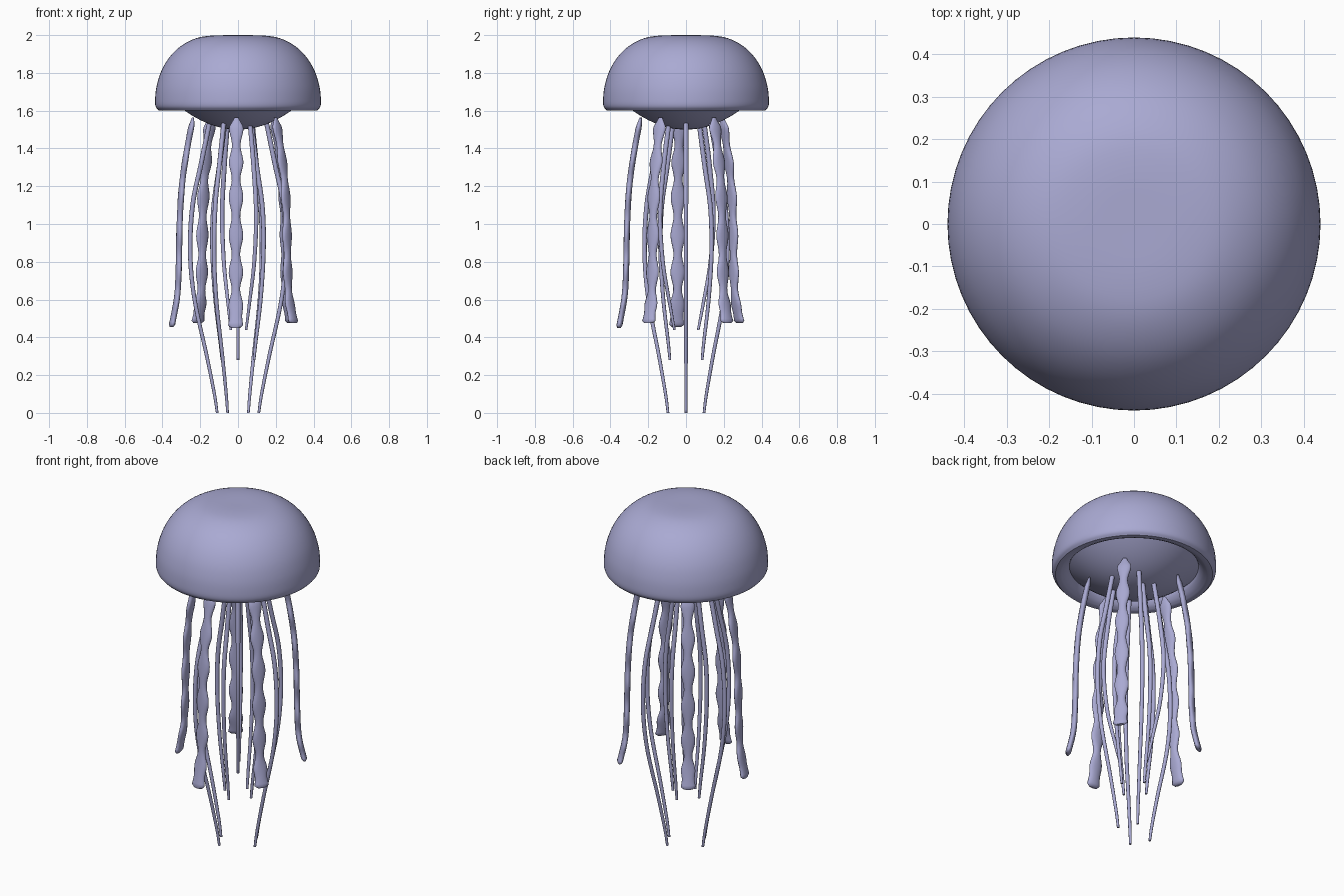
import bpy, bmesh, math
from mathutils import Vector

old = bpy.data.objects.get("Cube")
if old:
    bpy.data.objects.remove(old, do_unlink=True)

COLOUR = (0.40, 0.40, 0.65, 1)
mat = bpy.data.materials.new("pale_lavender")
mat.use_nodes = True
mat.diffuse_color = COLOUR
mat.node_tree.nodes["Principled BSDF"].inputs["Base Color"].default_value = COLOUR


def spline(points, steps):
    """Smooth curve through 2D points."""
    pts = [Vector(p) for p in points]
    pts = [2 * pts[0] - pts[1]] + pts + [2 * pts[-1] - pts[-2]]
    out = []
    for a, b, c, d in zip(pts, pts[1:], pts[2:], pts[3:]):
        for i in range(steps):
            t = i / steps
            out.append(0.5 * (2 * b + (c - a) * t + (2 * a - 5 * b + 4 * c - d) * t**2
                              + (3 * b - a - 3 * c + d) * t**3))
    return out + [pts[-2]]


def skin(name, rings, sharp=60):
    """Join equal rings of points into one closed smooth surface."""
    bm = bmesh.new()
    loops = [[bm.verts.new(p) for p in ring] for ring in rings]
    n = len(loops[0])
    for a, b in zip(loops, loops[1:]):
        for i in range(n):
            bm.faces.new((a[i], a[(i + 1) % n], b[(i + 1) % n], b[i]))
    bm.faces.new(loops[0])
    bm.faces.new(loops[-1])
    bmesh.ops.recalc_face_normals(bm, faces=bm.faces)
    mesh = bpy.data.meshes.new(name)
    bm.to_mesh(mesh)
    bm.free()
    mesh.materials.append(mat)
    obj = bpy.data.objects.new(name, mesh)
    bpy.context.collection.objects.link(obj)
    bpy.ops.object.select_all(action="DESELECT")
    obj.select_set(True)
    bpy.context.view_layer.objects.active = obj
    bpy.ops.object.shade_smooth_by_angle(angle=math.radians(sharp))


def circle(n):
    return [(math.cos(math.tau * i / n), math.sin(math.tau * i / n)) for i in range(n)]


def strand(name, degrees, path, size, sides=10):
    """Hang a strand along a radius/height path; size(t) gives thickness and width."""
    a = math.radians(degrees)
    out, side = Vector((math.cos(a), math.sin(a), 0)), Vector((-math.sin(a), math.cos(a), 0))
    centres = spline(path, 12)
    rings = []
    for i, p in enumerate(centres):
        thick, wide = size(i / (len(centres) - 1))
        mid = out * p[0] + Vector((0, 0, p[1]))
        rings.append([mid + out * (thick * u) + side * (wide * v) for u, v in circle(sides)])
    skin(name, rings)


# Bell: domed outside, rounded rim, then the bulging underside
dome = spline([(0.004, 1.999), (0.13, 1.998), (0.22, 1.984), (0.30, 1.944), (0.362, 1.884),
               (0.406, 1.81), (0.431, 1.73), (0.439, 1.66), (0.436, 1.622), (0.42, 1.602)], 4)
lip = spline([(0.395, 1.601), (0.37, 1.614), (0.352, 1.634), (0.345, 1.65)], 3)
belly = [(0.345 * s, 1.5 + 0.15 * s * s) for s in (1 - i / 14 for i in range(1, 14))]
profile = [tuple(p) for p in dome + lip] + belly + [(0.004, 1.5)]
skin("bell", [[(r * u, r * v, z) for u, v in circle(64)] for r, z in profile], 40)


# Five frilled ribbon arms
def arm_size(t):
    tip = min(1, 0.35 + t * 14, 0.6 + (1 - t) * 40)
    flare = max(0, (t - 0.88) / 0.12)
    ripple = math.sin(math.tau * 6 * t - 0.3) * (1 - flare)
    return 0.016 * tip, (0.031 + 0.008 * ripple + 0.012 * flare) * tip


arm_angles = {-92: 0.45, -34: 0.475, 38: 0.475, 127: 0.475, 188: 0.455}
for n, (angle, low) in enumerate(arm_angles.items(), 1):
    path = [(0.24, 1.565), (0.275, 1.38), (0.3, 1.2), (0.312, 1.0),
            (0.316, 0.8), (0.325, 0.62), (0.355, low)]
    strand(f"ribbon_arm_{n}", angle, path, arm_size, 14)


# Thin tentacles: an outer ring of six in two lengths, and an inner ring of four
def tentacle_size(t):
    r = 0.013 - 0.006 * t * t
    return r, r


long_path = [(0.15, 1.54), (0.195, 1.32), (0.24, 1.1), (0.253, 0.85), (0.23, 0.6),
             (0.165, 0.3), (0.125, 0.1), (0.11, 0.0)]
middle_path = [(0.07, 1.53), (0.10, 1.3), (0.13, 1.08), (0.135, 0.85),
               (0.12, 0.6), (0.095, 0.38), (0.085, 0.28)]
short_path = [(0.11, 1.54), (0.145, 1.3), (0.168, 1.05), (0.15, 0.8),
              (0.11, 0.6), (0.075, 0.44)]

for name, angles, path in (("long", (0, 60, 180, 240), long_path),
                           ("middle", (0, 90, 180, 270), middle_path),
                           ("short", (120, 305), short_path)):
    for n, angle in enumerate(angles, 1):
        strand(f"{name}_tentacle_{n}", angle, path, tentacle_size)
